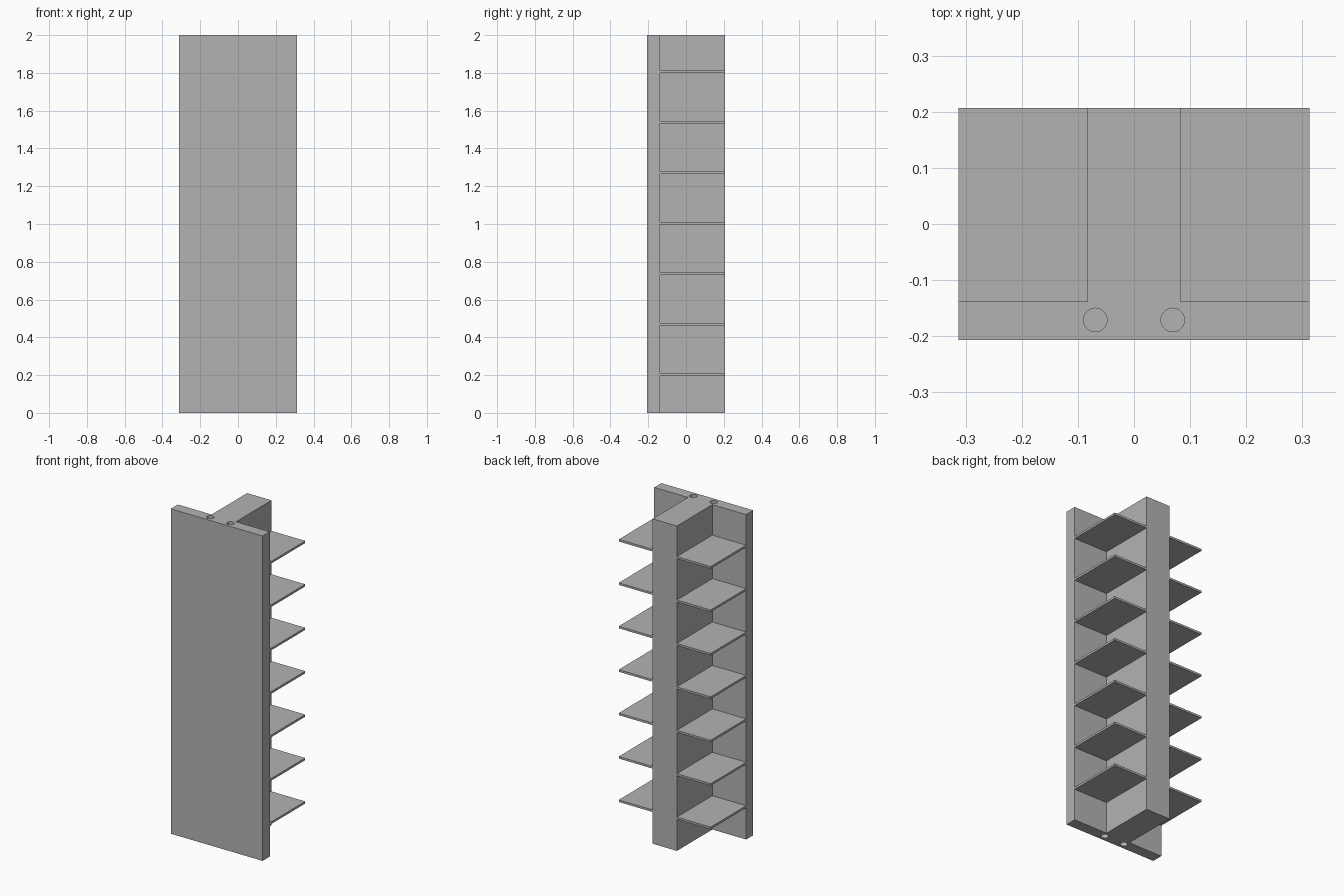
import bpy
import bmesh

cube = bpy.data.objects.get("Cube")
if cube:
    bpy.data.objects.remove(cube, do_unlink=True)

HALF_W, HALF_D, HEIGHT = 0.313, 0.207, 2.0
PLATE_BACK, SPINE = -0.138, 0.083      # plate's rear face, spine half width
SHELVES, PITCH, THICK = 7, 0.2673, 0.013

grey = bpy.data.materials.new("plain grey")
grey.use_nodes = True
colour = (0.45, 0.45, 0.45, 1)
grey.diffuse_color = colour
grey.node_tree.nodes["Principled BSDF"].inputs["Base Color"].default_value = colour


def prism(name, outline, z, height):
    """Extrude an anticlockwise outline upwards from z."""
    bm = bmesh.new()
    base = bm.faces.new([bm.verts.new((x, y, z)) for x, y in outline])
    top = bmesh.ops.extrude_face_region(bm, geom=[base], use_keep_orig=True)["geom"]
    bmesh.ops.translate(bm, vec=(0, 0, height),
                        verts=[v for v in top if isinstance(v, bmesh.types.BMVert)])
    bmesh.ops.recalc_face_normals(bm, faces=bm.faces)
    mesh = bpy.data.meshes.new(name)
    bm.to_mesh(mesh)
    bm.free()
    mesh.materials.append(grey)
    obj = bpy.data.objects.new(name, mesh)
    bpy.context.collection.objects.link(obj)
    return obj


# Front plate and spine as one T-shaped column
body = prism("front_plate_and_spine", [
    (-HALF_W, -HALF_D), (HALF_W, -HALF_D), (HALF_W, PLATE_BACK), (SPINE, PLATE_BACK),
    (SPINE, HALF_D), (-SPINE, HALF_D), (-SPINE, PLATE_BACK), (-HALF_W, PLATE_BACK),
], 0, HEIGHT)

# Blind dowel holes in both ends of the column
for side, x in (("left", 0.069), ("right", -0.069)):
    for end, z in (("bottom", 0), ("top", HEIGHT)):
        bpy.ops.mesh.primitive_cylinder_add(vertices=32, radius=0.021, depth=0.24,
                                            location=(x, -0.171, z))
        cutter = bpy.context.object
        cutter.name = f"dowel_hole_cutter_{side}_{end}"
        cutter.data.materials.append(grey)
        cut = body.modifiers.new(f"dowel_hole_{side}_{end}", "BOOLEAN")
        cut.operation = "DIFFERENCE"
        cut.solver = "EXACT"
        cut.object = cutter
        cutter.hide_render = True
        cutter.hide_set(True)

# Evenly spaced shelves on both sides of the spine
for i in range(SHELVES):
    z = 0.195 + i * PITCH
    for side, x0, x1 in (("left", SPINE, HALF_W), ("right", -HALF_W, -SPINE)):
        prism(f"shelf_{side}_{i + 1}", [
            (x0, PLATE_BACK), (x1, PLATE_BACK), (x1, HALF_D), (x0, HALF_D)], z, THICK)
